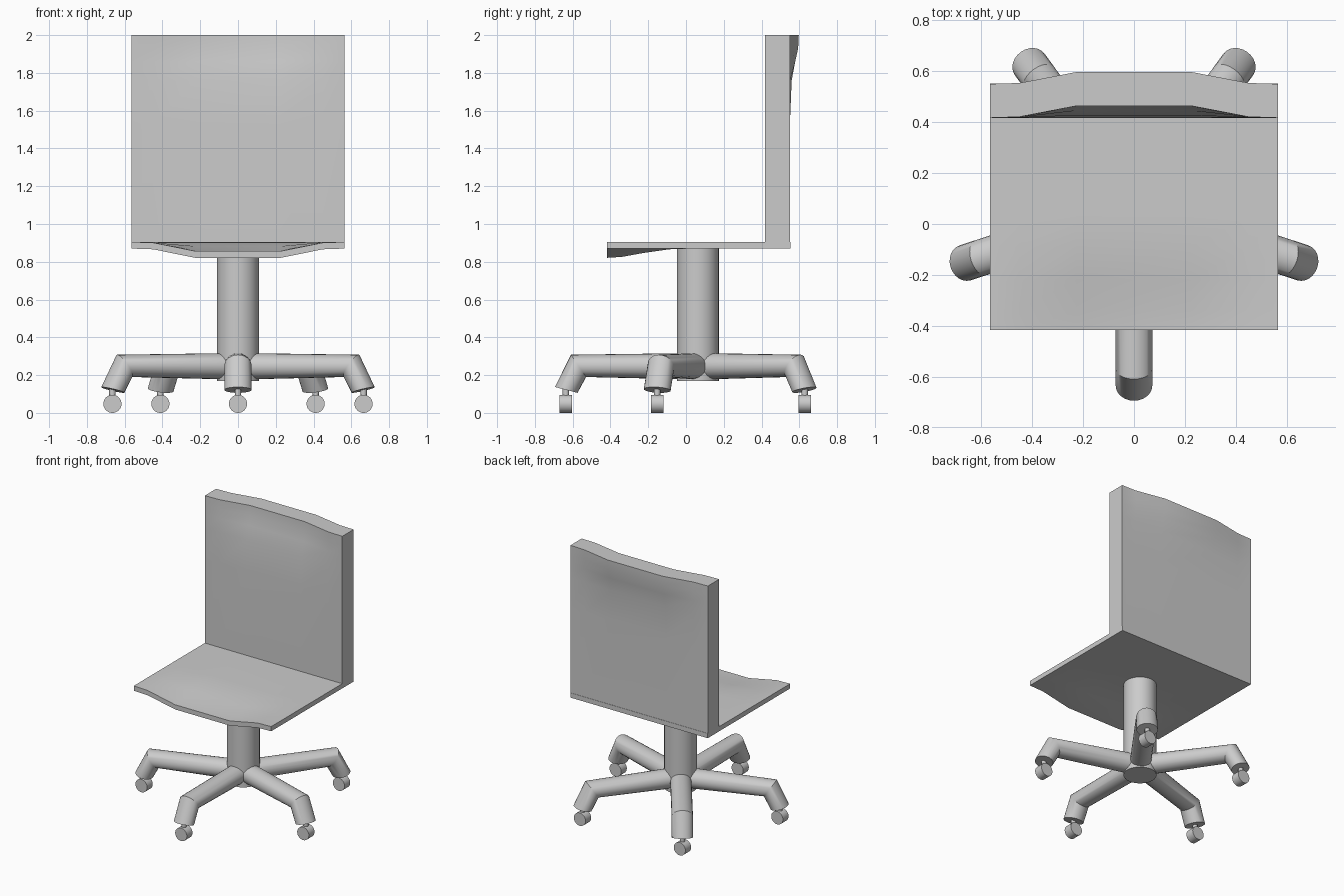
import bpy, bmesh
from math import sin, cos, pi, radians
from mathutils import Matrix, Vector

if "Cube" in bpy.data.objects:
    bpy.data.objects.remove(bpy.data.objects["Cube"])

CY = 0.063          # y of the column axis


def finish(bm, name):
    bmesh.ops.recalc_face_normals(bm, faces=bm.faces)
    mesh = bpy.data.meshes.new(name)
    bm.to_mesh(mesh)
    bm.free()
    ob = bpy.data.objects.new(name, mesh)
    bpy.context.collection.objects.link(ob)
    bpy.ops.object.select_all(action='DESELECT')
    ob.select_set(True)
    bpy.context.view_layer.objects.active = ob
    bpy.ops.object.shade_smooth_by_angle(angle=radians(30))
    return ob


def loft(name, rings, matrix=Matrix()):
    """Skin closed rings of points and cap both ends."""
    bm = bmesh.new()
    rows = [[bm.verts.new(matrix @ Vector(p)) for p in ring] for ring in rings]
    n = len(rows[0])
    for a, b in zip(rows, rows[1:]):
        for i in range(n):
            j = (i + 1) % n
            bm.faces.new((a[i], a[j], b[j], b[i]))
    bm.faces.new(rows[0])
    bm.faces.new(rows[-1])
    return finish(bm, name)


def cylinder(name, radius, depth, centre, rot=Matrix(), sides=32):
    bm = bmesh.new()
    bmesh.ops.create_cone(bm, cap_ends=True, segments=sides, radius1=radius,
                          radius2=radius, depth=depth,
                          matrix=Matrix.Translation(centre) @ rot)
    return finish(bm, name)


# Cross-section of the curled edge: (x, share of the curl)
CURL = [(-.565, 0), (-.45, .08), (-.225, 1), (.225, 1), (.45, .08), (.565, 0)]

# Seat: front edge dips in the middle
rings = []
for y, w in [(-.417, 1), (-.34, .9), (-.22, .46), (-.09, .08), (.03, 0), (.552, 0)]:
    top = [(x, y, .905 - .049 * w * c) for x, c in CURL]
    low = [(x, y, .870 - .049 * w * c) for x, c in CURL]
    rings.append(top + low[::-1])
loft("seat", rings)

# Backrest: top edge curls backwards in the middle
rings = []
for z, w in [(.905, 0), (1.53, 0), (1.76, .2), (1.86, .6), (1.93, .93), (2.0, 1)]:
    front = [(x, .417 + .047 * w * c, z) for x, c in CURL]
    rear = [(x, .550 + .047 * w * c, z) for x, c in CURL]
    rings.append(front + rear[::-1])
loft("backrest", rings)

# Central column
cylinder("column", .111, .70, (0, CY, .52))


def leg_ring(top, bottom, half_width, n=24):
    """Ellipse in the plane through two (radius, z) points of the leg's side view."""
    a, b = Vector((top[0], 0, top[1])), Vector((bottom[0], 0, bottom[1]))
    mid, half = (a + b) / 2, (a - b) / 2
    return [mid + half * cos(t) + Vector((0, half_width * sin(t), 0))
            for t in (2 * pi * k / n for k in range(n))]


# Five legs with bent ends, and casters that all face the same way
LEG = [leg_ring((0, .317), (0, .176), .072),
       leg_ring((.672, .308), (.592, .19), .072),
       leg_ring((.757, .137), (.637, .106), .072)]
for k in range(5):
    ang = -pi / 2 + k * 2 * pi / 5
    place = Matrix.Translation((0, CY, 0)) @ Matrix.Rotation(ang, 4, 'Z')
    loft(f"leg_{k + 1}", LEG, place)
    c = place @ Vector((.699, 0, 0))
    cylinder(f"caster_pin_{k + 1}", .017, .06, (c.x, c.y, .11), sides=16)
    cylinder(f"caster_wheel_{k + 1}", .048, .066, (c.x, c.y, .048),
             Matrix.Rotation(pi / 2, 4, 'X'))
